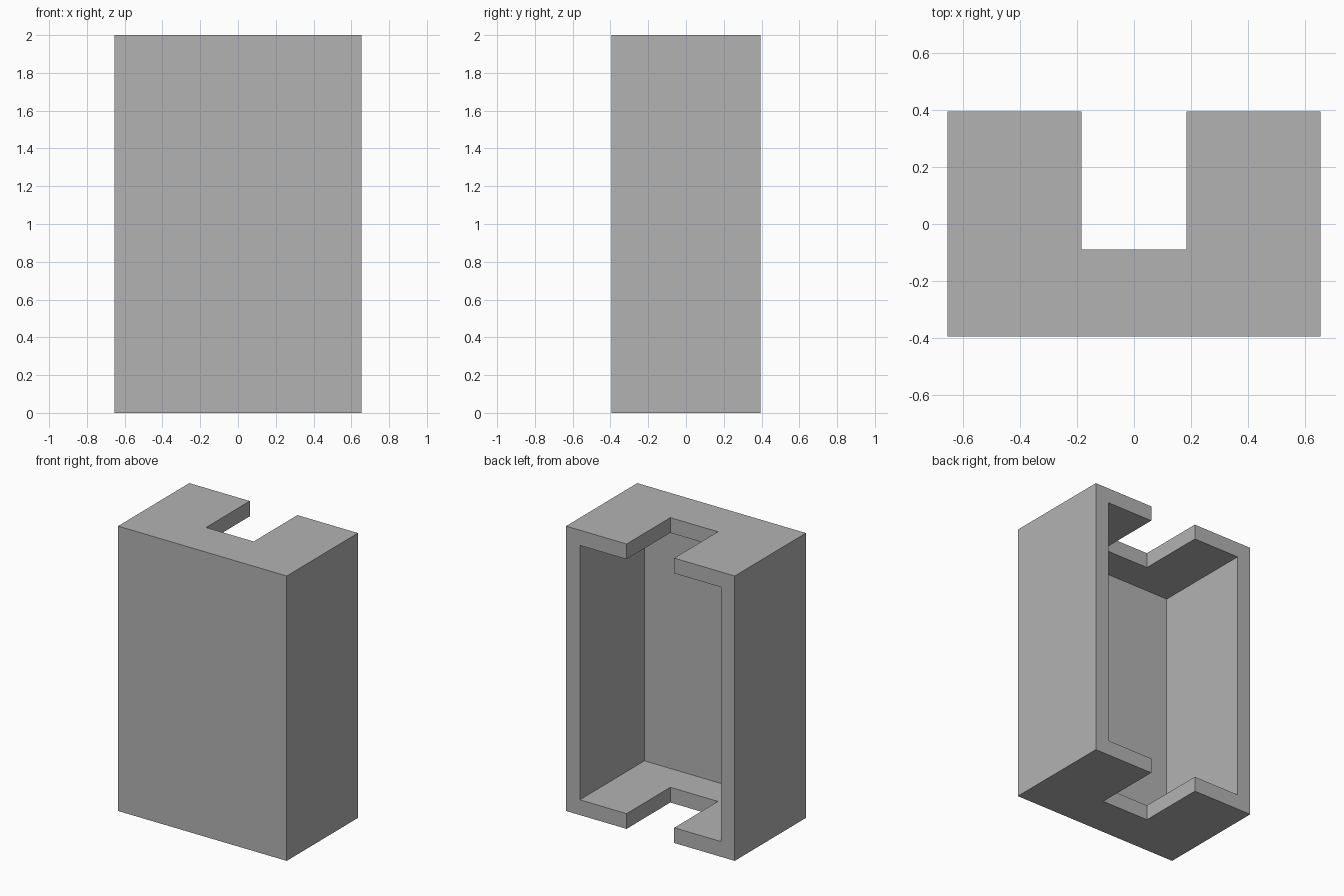
import bpy
from mathutils import Vector

if "Cube" in bpy.data.objects:
    bpy.data.objects.remove(bpy.data.objects["Cube"], do_unlink=True)

HALF_W, HALF_D, HEIGHT = 0.655, 0.395, 2.0
WALL, FRONT_WALL = 0.107, 0.073
SLOT_HALF_W, SLOT_FRONT = 0.185, -0.09
OVER = 0.2  # how far cutters run past the shell


def box(name, low, high):
    low, high = Vector(low), Vector(high)
    bpy.ops.mesh.primitive_cube_add(size=1)
    obj = bpy.context.object
    obj.name = name
    for v in obj.data.vertices:
        v.co = (low + high) / 2 + v.co * (high - low)
    return obj


def cut(target, cutter):
    mod = target.modifiers.new("cut", 'BOOLEAN')
    mod.operation, mod.solver, mod.object = 'DIFFERENCE', 'EXACT', cutter
    bpy.context.view_layer.objects.active = target
    bpy.ops.object.modifier_apply(modifier=mod.name)
    bpy.data.objects.remove(cutter, do_unlink=True)


# Outer housing block
housing = box("housing", (-HALF_W, -HALF_D, 0), (HALF_W, HALF_D, HEIGHT))

# Cavity open to the back
cut(housing, box("cavity_cutter",
                 (WALL - HALF_W, FRONT_WALL - HALF_D, WALL),
                 (HALF_W - WALL, HALF_D + OVER, HEIGHT - WALL)))

# Slot through the top and bottom plates
cut(housing, box("slot_cutter",
                 (-SLOT_HALF_W, SLOT_FRONT, -OVER),
                 (SLOT_HALF_W, HALF_D + OVER, HEIGHT + OVER)))

# Plain grey finish
grey = bpy.data.materials.new("grey")
grey.use_nodes = True
colour = (0.45, 0.45, 0.45, 1)
grey.diffuse_color = colour
grey.node_tree.nodes["Principled BSDF"].inputs["Base Color"].default_value = colour
housing.data.materials.clear()
housing.data.materials.append(grey)
